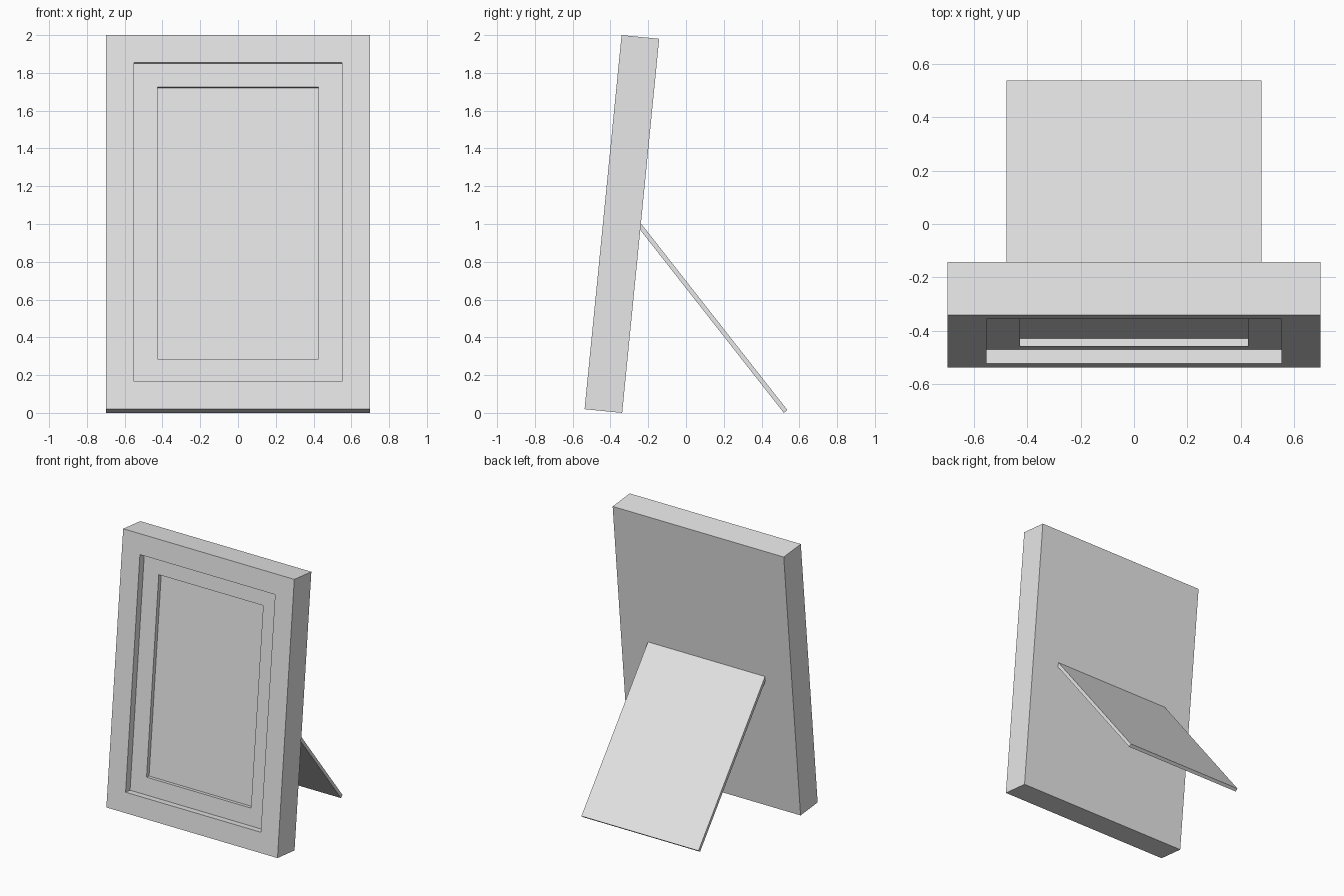
import bpy
import bmesh
from math import radians
from mathutils import Matrix, Vector

cube = bpy.data.objects.get("Cube")
if cube:
    bpy.data.objects.remove(cube, do_unlink=True)

WIDTH, HEIGHT, DEPTH = 1.396, 1.99, 0.2
TILT = radians(5.65)

# One plain grey for everything
grey = bpy.data.materials.new("plain grey")
grey.use_nodes = True
grey.diffuse_color = (0.8, 0.8, 0.8, 1)
grey.node_tree.nodes["Principled BSDF"].inputs["Base Color"].default_value = (0.8, 0.8, 0.8, 1)


def box(size, centre):
    bm = bmesh.new()
    bmesh.ops.create_cube(bm, size=1)
    bmesh.ops.scale(bm, vec=size, verts=bm.verts)
    bmesh.ops.translate(bm, vec=centre, verts=bm.verts)
    return bm


def finish(bm, name, location, tilt):
    bmesh.ops.recalc_face_normals(bm, faces=bm.faces)
    mesh = bpy.data.meshes.new(name)
    bm.to_mesh(mesh)
    bm.free()
    mesh.materials.append(grey)
    obj = bpy.data.objects.new(name, mesh)
    obj.location = location
    obj.rotation_euler.x = tilt
    bpy.context.collection.objects.link(obj)


# Picture frame: a leaning slab pivoting on its bottom back edge
bm = box((WIDTH, DEPTH, HEIGHT), (0, -DEPTH / 2, HEIGHT / 2))
bm.normal_update()
front = min(bm.faces, key=lambda f: f.calc_center_median().y)

# Two stepped recesses: the moulding, then the picture panel
for margin, sink in ((0.1465, 0.053), (0.1255, 0.03)):
    bmesh.ops.inset_region(bm, faces=[front], thickness=margin, use_even_offset=True)
    front = bmesh.ops.extrude_discrete_faces(bm, faces=[front])["faces"][0]
    bmesh.ops.translate(bm, vec=(0, sink, 0), verts=front.verts)
    bm.normal_update()
finish(bm, "picture_frame", (0, -0.338, 0), -TILT)

# Support leg: a thin board from the middle of the back to the ground
foot, top = Vector((0, 0.518, 0)), Vector((0, -0.259, 0.99))
run = top - foot
bm = box((0.955, 0.024, run.length), (0, 0.012, run.length / 2))
lean = Vector((run.z, -run.y)).angle_signed(Vector((1, 0)))
finish(bm, "support_leg", foot, lean)
